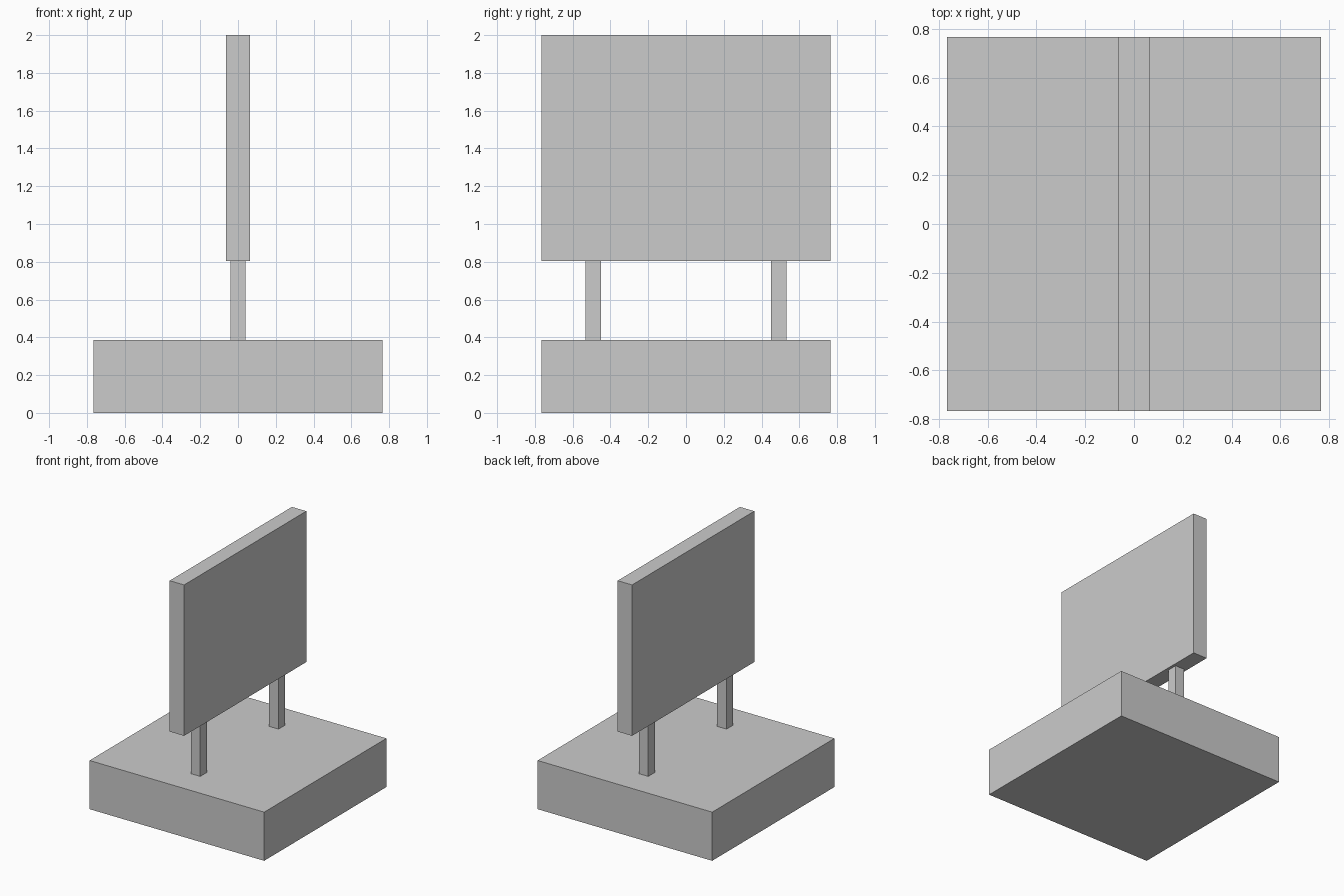
import bpy
import bmesh
from mathutils import Matrix

if "Cube" in bpy.data.objects:
    bpy.data.objects.remove(bpy.data.objects["Cube"])


def box(name, size, centre_y, z0, z1):
    """Axis-aligned box, centred on x = 0, spanning z0 to z1."""
    mesh = bpy.data.meshes.new(name)
    bm = bmesh.new()
    bmesh.ops.create_cube(bm, size=1, matrix=Matrix.Diagonal((size[0], size[1], z1 - z0, 1)))
    bm.to_mesh(mesh)
    bm.free()
    obj = bpy.data.objects.new(name, mesh)
    obj.location = (0, centre_y, (z0 + z1) / 2)
    bpy.context.collection.objects.link(obj)
    return obj


BASE_TOP, PANEL_BOTTOM, WIDTH = 0.386, 0.803, 1.532

# Square base block
box("base", (WIDTH, WIDTH), 0, 0, BASE_TOP)

# Two square posts carrying the panel
for side, y in (("front", -0.491), ("back", 0.491)):
    box(side + "_post", (0.082, 0.082), y, BASE_TOP, PANEL_BOTTOM)

# Upright sign panel
box("sign_panel", (0.126, WIDTH), 0, PANEL_BOTTOM, 2)
